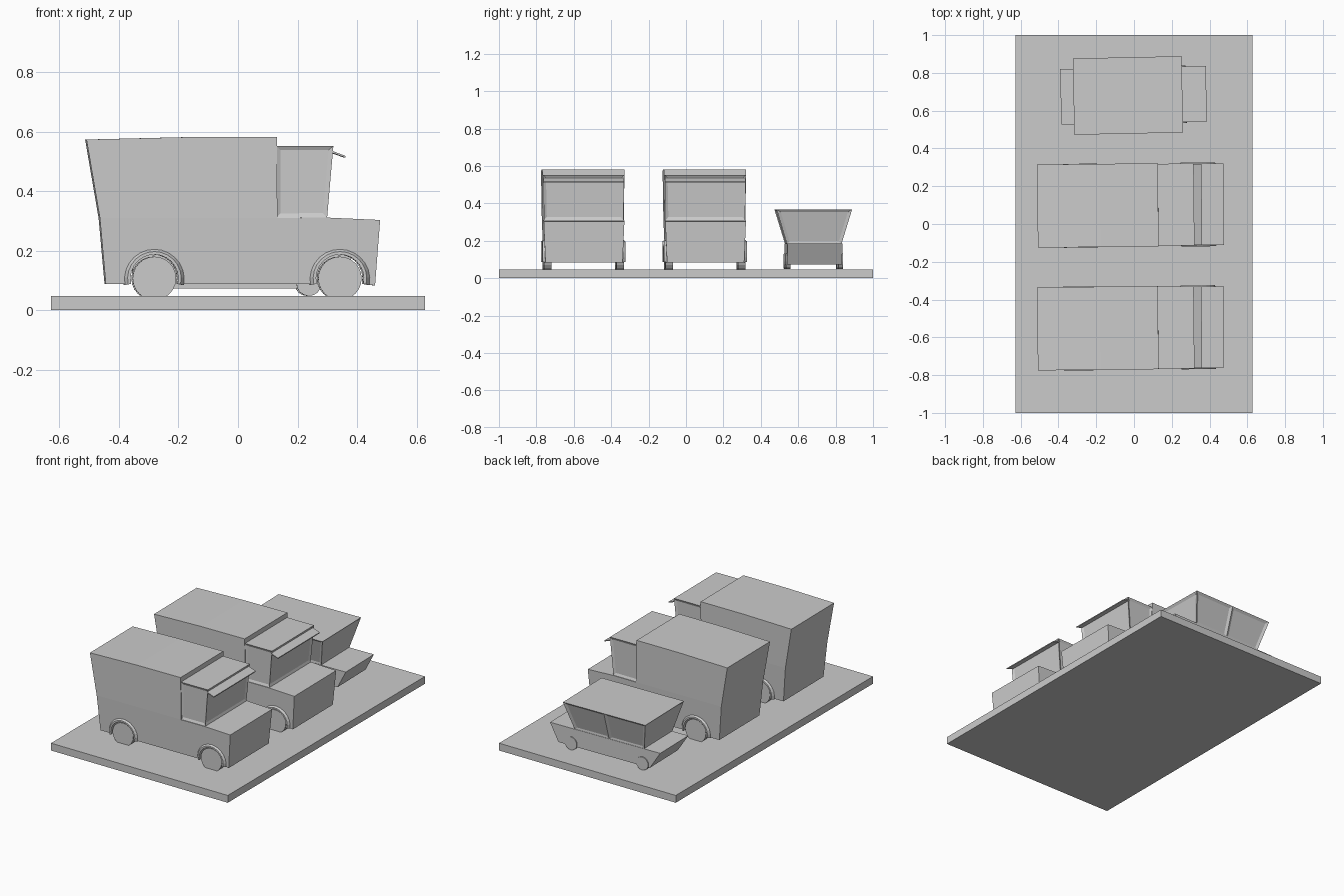
import bpy, bmesh
from math import sin, cos, pi, radians
from mathutils import Matrix, Vector

if "Cube" in bpy.data.objects:
    bpy.data.objects.remove(bpy.data.objects["Cube"])


def finish(name, bm, frame):
    bmesh.ops.recalc_face_normals(bm, faces=bm.faces)
    mesh = bpy.data.meshes.new(name)
    bm.to_mesh(mesh)
    bm.free()
    ob = bpy.data.objects.new(name, mesh)
    bpy.context.collection.objects.link(ob)
    ob.matrix_world = frame
    return ob


def prism(name, pts, half, frame, window_test=None, split=None, inset=0.015):
    """Extrude an x/z profile to +-half(z); optionally recess window panes."""
    bm = bmesh.new()
    a = [bm.verts.new((x, -half(z), z)) for x, z in pts]
    b = [bm.verts.new((x, half(z), z)) for x, z in pts]
    bm.faces.new(a)
    bm.faces.new(b)
    for i in range(len(pts)):
        j = (i + 1) % len(pts)
        bm.faces.new((a[i], a[j], b[j], b[i]))
    bmesh.ops.recalc_face_normals(bm, faces=bm.faces)
    if split is not None:
        bmesh.ops.bisect_plane(bm, geom=bm.verts[:] + bm.edges[:] + bm.faces[:],
                               plane_co=(split, 0, 0), plane_no=(1, 0, 0))
    if window_test:
        bm.normal_update()
        panes = [f for f in bm.faces if window_test(f.normal)]
        bmesh.ops.inset_individual(bm, faces=panes, thickness=inset,
                                   depth=-0.007, use_even_offset=True)
    return finish(name, bm, frame)


def taper(z0, h0, z1, h1):
    return lambda z: h0 + (h1 - h0) * (z - z0) / (z1 - z0)


def wheel(name, x, y, z, r, width, frame, sides=24):
    bm = bmesh.new()
    m = Matrix.Translation((x, y, z)) @ Matrix.Rotation(pi / 2, 4, 'X')
    bmesh.ops.create_cone(bm, cap_ends=True, segments=sides, radius1=r,
                          radius2=r, depth=width, matrix=m)
    return finish(name, bm, frame)


def arc(cx, cz, r, n=14, start=-13, end=193):
    angles = [radians(start + (end - start) * i / n) for i in range(n + 1)]
    return [(cx + r * cos(t), cz + r * sin(t)) for t in angles]


def fender(name, cx, cz, side, frame):
    # arched tube with a sloping outer shoulder
    section = [(0.080, 0.170), (0.080, 0.222), (0.090, 0.222), (0.102, 0.205), (0.102, 0.170)]
    bm = bmesh.new()
    rows = [[bm.verts.new((x, side * y, z)) for x, z in arc(cx, cz, r)]
            for r, y in section]
    k = len(rows)
    for i in range(k):
        p, q = rows[i], rows[(i + 1) % k]
        for j in range(len(p) - 1):
            bm.faces.new((p[j], p[j + 1], q[j + 1], q[j]))
    for end in (0, -1):
        bm.faces.new([row[end] for row in rows])
    return finish(name, bm, frame)


WHEEL_Z = 0.107
AXLES = {"front": 0.34, "rear": -0.283}


def truck(tag, y):
    frame = Matrix.Translation((0, y, 0)) @ Matrix.Rotation(radians(0.6), 4, 'Z')
    # lower body with hood and open wheel arches
    low = ([(-0.466, 0.31), (0.13, 0.31), (0.297, 0.311), (0.475, 0.303), (0.458, 0.083)]
           + arc(AXLES["front"], WHEEL_Z, 0.085)
           + arc(AXLES["rear"], WHEEL_Z, 0.085) + [(-0.446, 0.088)])
    prism(tag + "_lower_body", low, taper(0.08, 0.206, 0.31, 0.216), frame)
    # tall cargo box
    prism(tag + "_cargo_box",
          [(-0.466, 0.31), (0.13, 0.31), (0.128, 0.582), (-0.18, 0.581), (-0.511, 0.573)],
          taper(0.31, 0.216, 0.58, 0.22), frame)
    # cab with recessed windshield and side windows
    prism(tag + "_cab", [(0.125, 0.31), (0.297, 0.311), (0.318, 0.552), (0.125, 0.552)],
          taper(0.31, 0.212, 0.55, 0.217), frame,
          lambda n: n.x > 0.7 or abs(n.y) > 0.7)
    # sun visor
    prism(tag + "_visor", [(0.312, 0.536), (0.359, 0.518), (0.359, 0.512), (0.312, 0.529)],
          lambda z: 0.215, frame)
    for end, x in AXLES.items():
        for side, s in (("right", -1), ("left", 1)):
            wheel(f"{tag}_{end}_{side}_wheel", x, s * 0.194, WHEEL_Z, 0.073, 0.04, frame)
            fender(f"{tag}_{end}_{side}_fender", x, WHEEL_Z, s, frame)


def car(y):
    frame = Matrix.Translation((0, y, 0)) @ Matrix.Rotation(radians(1.2), 4, 'Z')
    # low body with undercut ends
    prism("car_body", [(-0.388, 0.185), (0.383, 0.185), (0.325, 0.073), (-0.315, 0.073)],
          lambda z: 0.147, frame)
    # flared greenhouse with recessed panes all round
    prism("car_greenhouse", [(-0.275, 0.18), (0.21, 0.18), (0.256, 0.368), (-0.32, 0.368)],
          taper(0.18, 0.145, 0.368, 0.202), frame,
          lambda n: abs(n.z) < 0.8, split=-0.03, inset=0.017)
    for end, x in (("front", 0.235), ("rear", -0.265)):
        for side, s in (("right", -1), ("left", 1)):
            wheel(f"car_{end}_{side}_wheel", x, s * 0.14, 0.09, 0.042, 0.025, frame, 16)


# base slab
bm = bmesh.new()
bmesh.ops.create_cube(bm, size=1, matrix=Matrix.Translation((0, 0, 0.0235))
                      @ Matrix.Diagonal((1.255, 2, 0.047, 1)))
finish("base", bm, Matrix())

# two trucks and a small car
truck("front_truck", -0.55)
truck("middle_truck", 0.10)
car(0.681)
